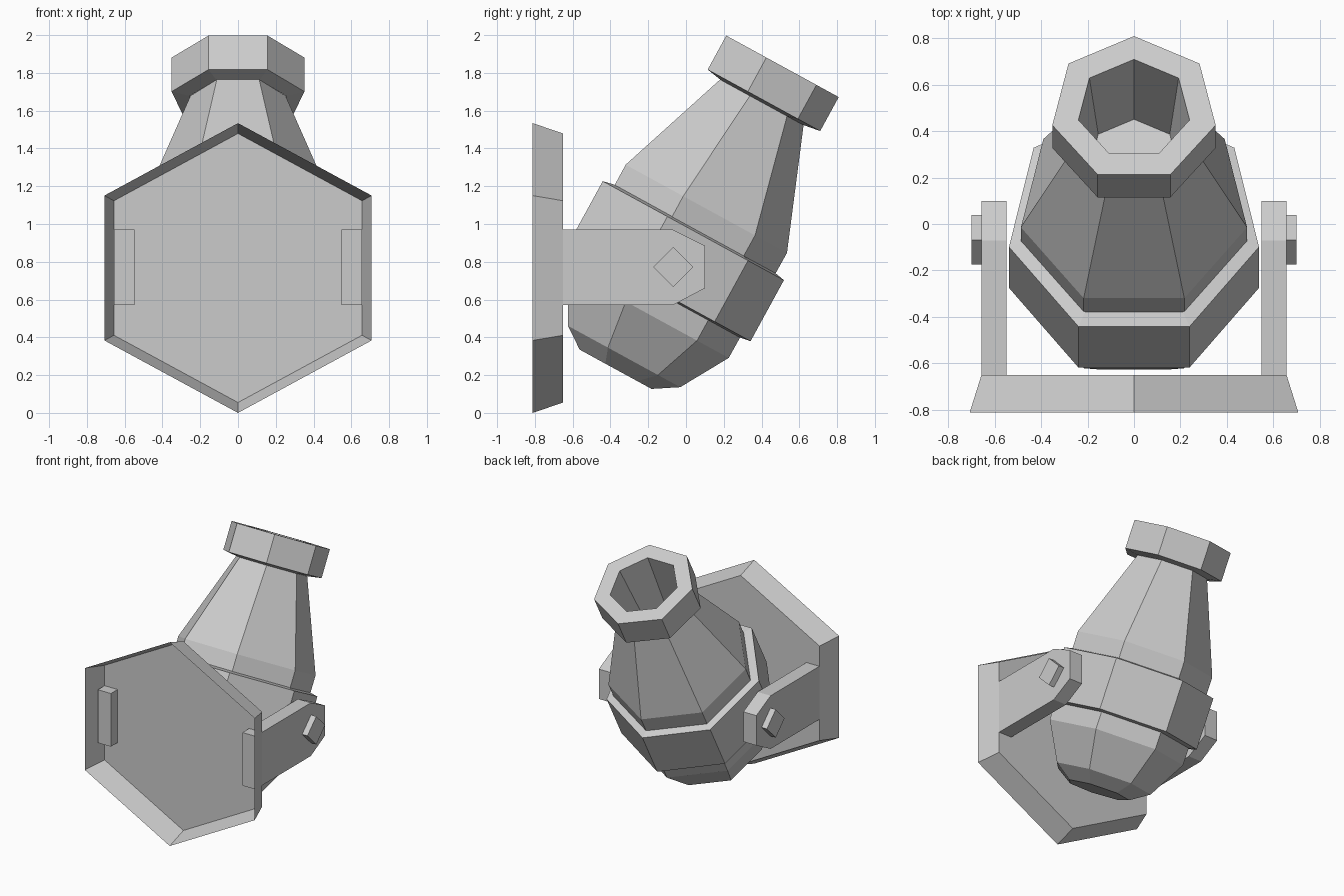
import bpy, bmesh, math
from mathutils import Matrix, Vector

cube = bpy.data.objects.get("Cube")
if cube:
    bpy.data.objects.remove(cube, do_unlink=True)

grey = bpy.data.materials.new("light_grey")
grey.use_nodes = True
GREY = (0.6, 0.6, 0.6, 1)
grey.diffuse_color = GREY
grey.node_tree.nodes["Principled BSDF"].inputs["Base Color"].default_value = GREY


def finish(name, bm, matrix=None):
    """Turn a bmesh into a flat-shaded object."""
    mesh = bpy.data.meshes.new(name)
    bm.to_mesh(mesh)
    bm.free()
    mesh.materials.append(grey)
    obj = bpy.data.objects.new(name, mesh)
    bpy.context.collection.objects.link(obj)
    if matrix:
        obj.matrix_world = matrix
    return obj


def lathe(name, profile, sides, matrix, x_scale=1.0, cap_start=False, cap_end=False):
    """Loft polygon rings along local z; a corner points to local +y."""
    bm = bmesh.new()
    rings = []
    for height, radius in profile:
        angles = [math.pi / 2 + math.tau * i / sides for i in range(sides)]
        rings.append([bm.verts.new((radius * x_scale * math.cos(a),
                                    radius * math.sin(a), height)) for a in angles])
    for low, high in zip(rings, rings[1:]):
        for i in range(sides):
            j = (i + 1) % sides
            bm.faces.new((low[i], low[j], high[j], high[i]))
    if cap_start:
        bm.faces.new(rings[0][::-1])
    if cap_end:
        bm.faces.new(rings[-1])
    return finish(name, bm, matrix)


def prism(name, outline, x0, x1):
    """Extrude a y-z outline between two x positions."""
    bm = bmesh.new()
    face = bm.faces.new([bm.verts.new((x0, y, z)) for y, z in outline])
    result = bmesh.ops.extrude_face_region(bm, geom=[face])
    moved = [v for v in result["geom"] if isinstance(v, bmesh.types.BMVert)]
    bmesh.ops.translate(bm, verts=moved, vec=Vector((x1 - x0, 0, 0)))
    bmesh.ops.recalc_face_normals(bm, faces=bm.faces)
    return finish(name, bm)


# Tilted seven-sided barrel
tilt = Matrix.Translation((0, -0.08, 0.79)) @ Matrix.Rotation(-0.5, 4, "X")
lathe("barrel", [(-0.631, 0.228), (-0.55, 0.357), (-0.291, 0.508),
                 (0.345, 0.512), (0.98, 0.265)], 7, tilt, 0.975, cap_start=True)

# Thick band around the barrel
lathe("barrel_band", [(-0.17, 0.505), (-0.158, 0.575), (0.21, 0.575), (0.224, 0.505)],
      7, tilt @ Matrix.Translation((0, -0.008, 0)), 0.96)

# Muzzle ring with tapered bore and closed floor
lathe("muzzle", [(0.98, 0.26), (0.995, 0.357), (1.2, 0.357), (1.2, 0.243), (0.75, 0.195)],
      7, tilt, 1.01, cap_end=True)

# Hexagonal mounting plate, hollow at the front
facing = Matrix.Translation((0, 0, 0.767)) @ Matrix.Rotation(math.pi / 2, 4, "X")
lathe("mounting_plate", [(0.65, 0.712), (0.812, 0.767)], 6, facing, 1.065, cap_start=True)

# Support arms and diamond pivot pegs on both sides
arm = [(-0.73, 0.57), (-0.07, 0.57), (0.10, 0.66), (0.10, 0.885), (-0.07, 0.97), (-0.73, 0.97)]
c_y, c_z, r = -0.068, 0.773, 0.106
peg = [(c_y - r, c_z), (c_y, c_z - r), (c_y + r, c_z), (c_y, c_z + r)]
for side, sign in (("left", 1), ("right", -1)):
    prism(side + "_arm", arm, sign * 0.548, sign * 0.656)
    prism(side + "_pivot_peg", peg, sign * 0.6, sign * 0.70)
